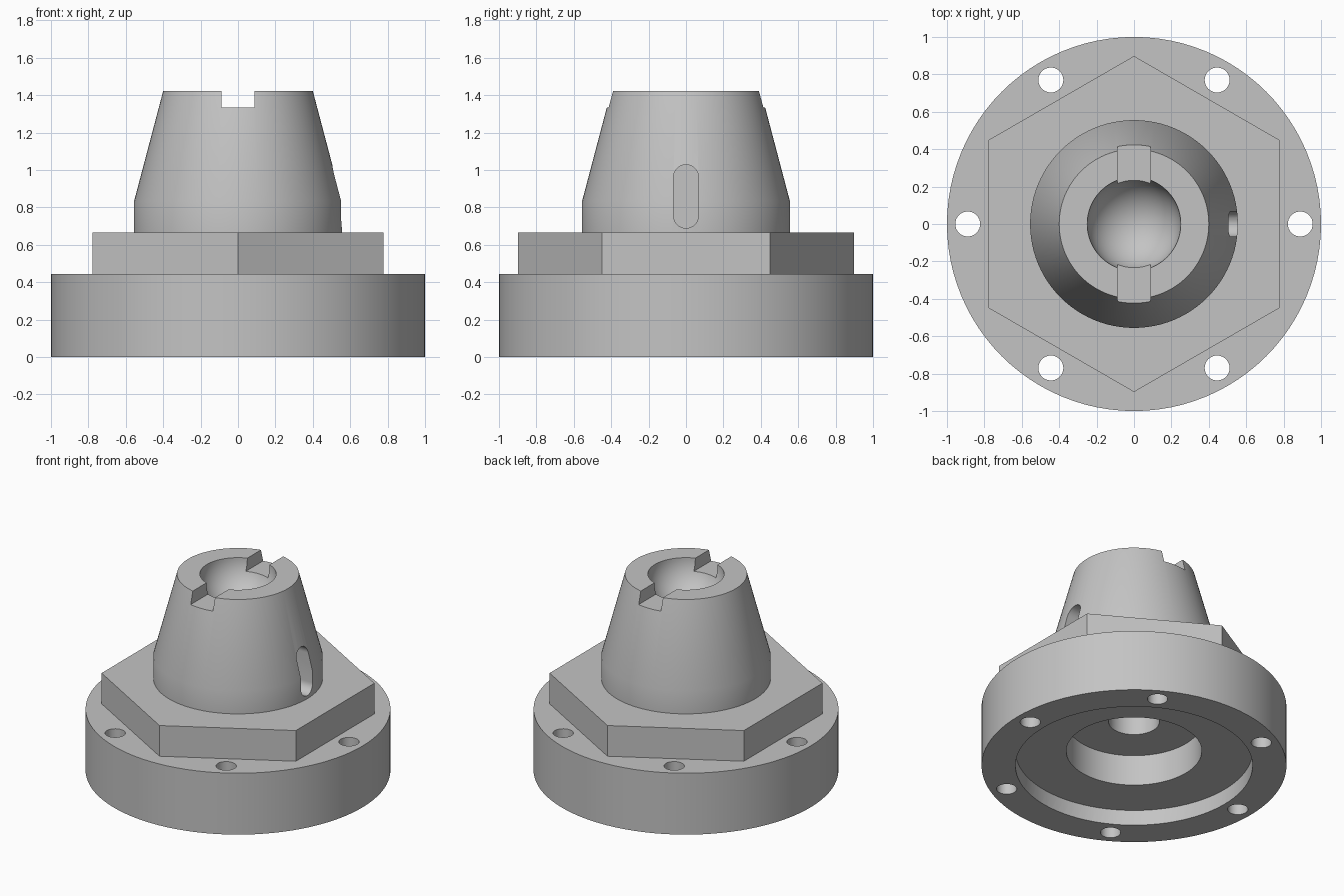
import bpy, bmesh, math
from mathutils import Matrix, Vector

if "Cube" in bpy.data.objects:
    bpy.data.objects.remove(bpy.data.objects["Cube"], do_unlink=True)

U = 1 / 9          # design unit: the flange radius is nine units
TOP = 12.8 * U     # height of the nose

grey = bpy.data.materials.new("plain grey")
grey.use_nodes = True
grey.diffuse_color = (0.55, 0.55, 0.55, 1)
grey.node_tree.nodes["Principled BSDF"].inputs["Base Color"].default_value = grey.diffuse_color


def finish(name, bm):
    bmesh.ops.remove_doubles(bm, verts=bm.verts, dist=1e-5)
    bmesh.ops.recalc_face_normals(bm, faces=bm.faces)
    mesh = bpy.data.meshes.new(name)
    bm.to_mesh(mesh)
    bm.free()
    mesh.materials.append(grey)
    ob = bpy.data.objects.new(name, mesh)
    bpy.context.collection.objects.link(ob)
    return ob


def lathe(name, profile, steps=96):
    """Spin an (r, z) profile, given in units, around the z axis."""
    bm = bmesh.new()
    verts = [bm.verts.new((r * U, 0, z * U)) for r, z in profile]
    edges = [bm.edges.new(pair) for pair in zip(verts, verts[1:])]
    bmesh.ops.spin(bm, geom=verts + edges, cent=(0, 0, 0), axis=(0, 0, 1),
                   angle=2 * math.pi, steps=steps)
    return finish(name, bm)


def prism(name, outline, direction):
    """Extrude a closed outline along a direction."""
    bm = bmesh.new()
    face = bm.faces.new([bm.verts.new(p) for p in outline])
    out = bmesh.ops.extrude_face_region(bm, geom=[face], use_keep_orig=True)
    moved = [g for g in out["geom"] if isinstance(g, bmesh.types.BMVert)]
    bmesh.ops.translate(bm, verts=moved, vec=direction)
    return finish(name, bm)


def combine(body, tool, operation):
    mod = body.modifiers.new(operation, 'BOOLEAN')
    mod.operation, mod.solver, mod.object = operation, 'EXACT', tool
    graph = bpy.context.evaluated_depsgraph_get()
    mesh = bpy.data.meshes.new_from_object(body.evaluated_get(graph))
    body.modifiers.clear()
    body.data = mesh
    bpy.data.objects.remove(tool, do_unlink=True)


# Round flange with the tapered nose on top
body = lathe("flanged_nose", [(0, 0), (9, 0), (9, 4), (5, 4), (5, 7.5), (3.6, 12.8), (0, 12.8)])

# Hexagonal collar, corners towards front and back
corner = 7 * U / math.cos(math.pi / 6)
hexagon = [(corner * math.sin(i * math.pi / 3), corner * math.cos(i * math.pi / 3), 3.5 * U)
           for i in range(6)]
combine(body, prism("hex_collar", hexagon, Vector((0, 0, 2.5 * U))), 'UNION')

# Stepped recess and bore from below
combine(body, lathe("bore_cutter", [(0, -1), (7, -1), (7, 1), (4, 1), (4, 3),
                                    (1.5, 3), (1.5, 6), (0, 6)]), 'DIFFERENCE')

# Hemispherical seat in the nose
arc = [(2.25 * math.sin(a), 12.8 - 2.25 * math.cos(a))
       for a in (i * math.pi / 40 for i in range(21))]
combine(body, lathe("seat_cutter", arc + [(2.25, 14), (0, 14)]), 'DIFFERENCE')

# Cross slot over the top, front to back
w = 0.8 * U
slot = [(-w, -1, 12 * U), (w, -1, 12 * U), (w, -1, TOP + U), (-w, -1, TOP + U)]
combine(body, prism("slot_cutter", slot, Vector((0, 2, 0))), 'DIFFERENCE')

# Six bolt holes
for i in range(6):
    hole = lathe("bolt_cutter", [(0, -1), (0.6, -1), (0.6, 5), (0, 5)], 32)
    a = i * math.pi / 3
    hole.data.transform(Matrix.Translation((8 * U * math.cos(a), 8 * U * math.sin(a), 0)))
    combine(body, hole, 'DIFFERENCE')

# Rounded keyway on the left side of the nose
r, low, high = 0.6 * U, 6.8 * U, 8.65 * U
keyway = []
for i in range(34):
    a = math.pi * (i if i < 17 else i - 1) / 16
    z = high if i < 17 else low
    keyway.append((3.6 * U, r * math.cos(a), z + r * math.sin(a)))
combine(body, prism("keyway_cutter", keyway, Vector((3 * U, 0, 0))), 'DIFFERENCE')

# Smooth round walls, sharp edges elsewhere
bpy.ops.object.select_all(action='DESELECT')
body.select_set(True)
bpy.context.view_layer.objects.active = body
bpy.ops.object.shade_smooth_by_angle(angle=math.radians(30))
